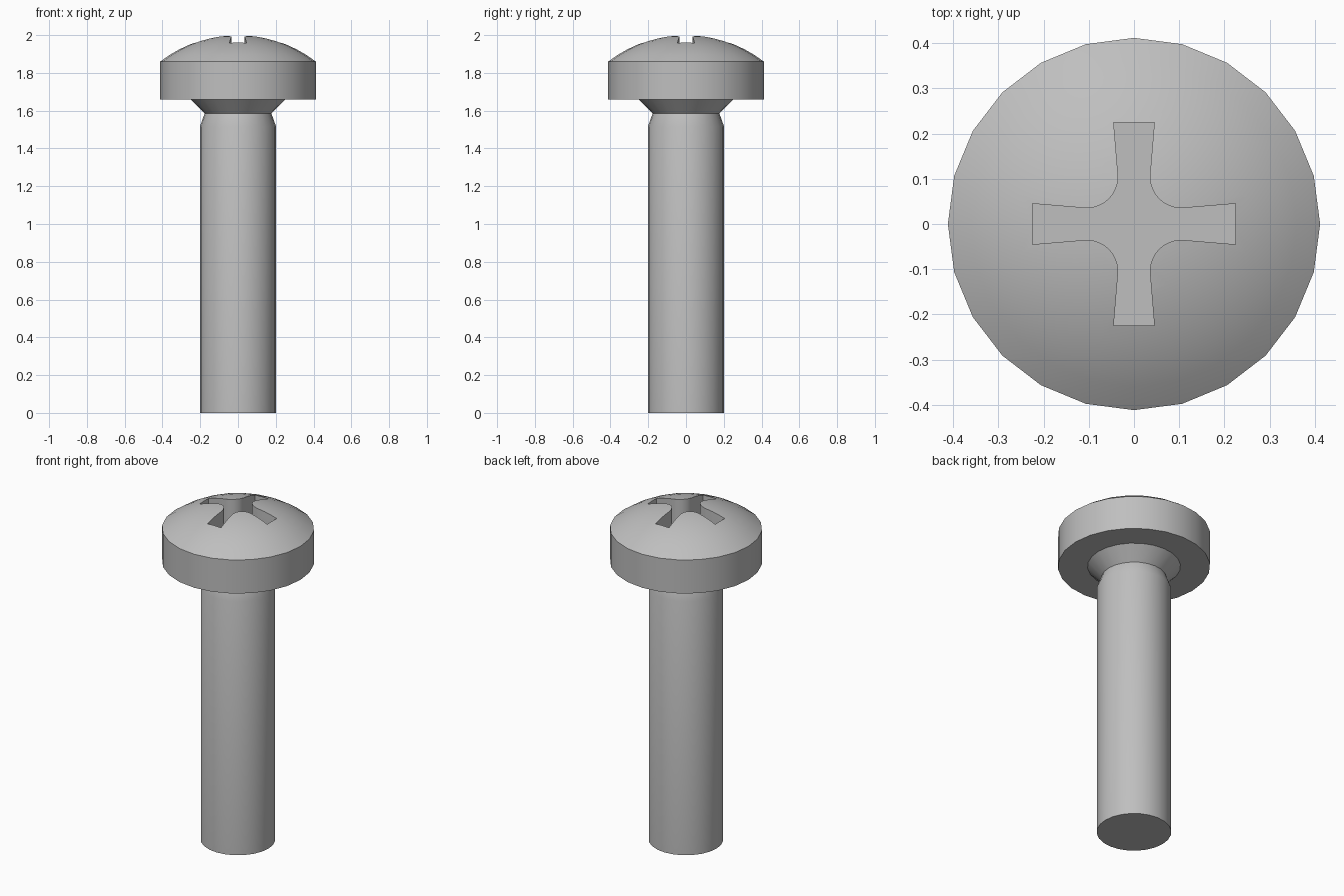
import bpy
import bmesh
from math import cos, sin, pi, sqrt

SIDES = 24

cube = bpy.data.objects.get("Cube")
if cube:
    bpy.data.objects.remove(cube, do_unlink=True)

steel = bpy.data.materials.new("plain_steel")
steel.use_nodes = True
grey = (0.52, 0.52, 0.52, 1)
steel.diffuse_color = grey
steel.node_tree.nodes["Principled BSDF"].inputs["Base Color"].default_value = grey


def make_object(name, bm):
    bmesh.ops.recalc_face_normals(bm, faces=bm.faces)
    mesh = bpy.data.meshes.new(name)
    bm.to_mesh(mesh)
    bm.free()
    mesh.materials.append(steel)
    obj = bpy.data.objects.new(name, mesh)
    bpy.context.collection.objects.link(obj)
    return obj


def lathe(name, profile):
    """Turn (radius, z) points round the z axis; a zero radius makes a pole."""
    bm = bmesh.new()
    verts = [bm.verts.new((r, 0, z)) for r, z in profile]
    edges = [bm.edges.new(pair) for pair in zip(verts, verts[1:])]
    bmesh.ops.spin(bm, geom=verts + edges, cent=(0, 0, 0), axis=(0, 0, 1),
                   angle=2 * pi, steps=SIDES, use_duplicate=False)
    bmesh.ops.remove_doubles(bm, verts=bm.verts, dist=0.0001)
    return make_object(name, bm)


def select_only(obj):
    bpy.ops.object.select_all(action="DESELECT")
    obj.select_set(True)
    bpy.context.view_layer.objects.active = obj


# Whole screw outline: shank, waist, flared collar, head rim, domed top
rim, rim_z, top_z = 0.412, 1.86, 2.0
rise = top_z - rim_z
ball = (rim ** 2 + rise ** 2) / (2 * rise)
dome = [(rim * k / 8, top_z - ball + sqrt(ball ** 2 - (rim * k / 8) ** 2))
        for k in range(7, -1, -1)]
screw = lathe("screw", [(0, 0), (0.202, 0), (0.202, 1.515), (0.177, 1.585),
                        (0.252, 1.66), (rim, 1.66), (rim, rim_z)] + dome)

# Cross recess cutter: one quarter of the outline, turned four times
fillet = [(0.105 - 0.07 * sin(a), 0.105 - 0.07 * cos(a))
          for a in [pi / 2 * k / 8 for k in range(9)]]
quarter = [(0.225, 0.045)] + fillet + [(0.045, 0.225)]
bm = bmesh.new()
outline = []
for turn in range(4):
    c, s = cos(turn * pi / 2), sin(turn * pi / 2)
    outline += [bm.verts.new((x * c - y * s, x * s + y * c, 1.8)) for x, y in quarter]
floor = bm.faces.new(outline)
lid = bmesh.ops.extrude_face_region(bm, geom=[floor])["geom"]
bmesh.ops.translate(bm, vec=(0, 0, 0.4),
                    verts=[v for v in lid if isinstance(v, bmesh.types.BMVert)])
cutter = make_object("recess_cutter", bm)
cutter.hide_render = True

# Cut the recess, then remove the cutter
cut = screw.modifiers.new("cross_recess", "BOOLEAN")
cut.operation = "DIFFERENCE"
cut.solver = "EXACT"
cut.object = cutter
select_only(screw)
bpy.ops.object.modifier_apply(modifier=cut.name)
bpy.data.objects.remove(cutter, do_unlink=True)

# Smooth round the turned surfaces, crisp at the edges
select_only(screw)
bpy.ops.object.shade_smooth_by_angle(angle=pi / 6)
